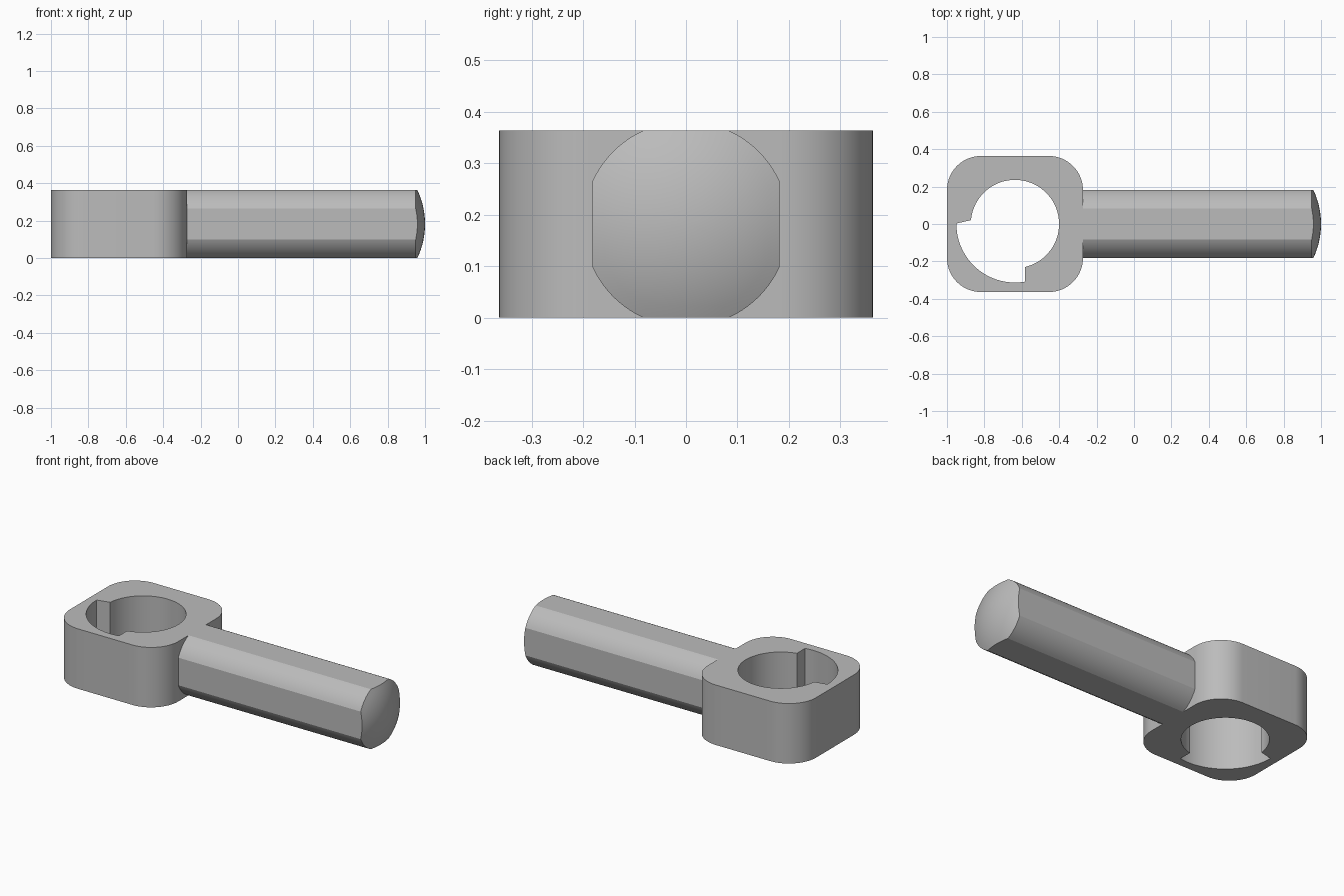
import bpy, bmesh
from math import radians, degrees, cos, sin, sqrt, atan2, pi

cube = bpy.data.objects.get("Cube")
if cube:
    bpy.data.objects.remove(cube, do_unlink=True)

metal = bpy.data.materials.new("plain grey")
metal.use_nodes = True
grey = (0.5, 0.5, 0.5, 1)
metal.diffuse_color = grey
metal.node_tree.nodes["Principled BSDF"].inputs["Base Color"].default_value = grey

HALF = 0.3635         # half width of the block, also the full height
MID = HALF / 2        # rod half width and axis height
EYE_X = HALF - 1      # centre of the block
ROD_R = 0.2


def arc(cx, cy, r, start, end, n):
    """Points on an arc, angles in degrees."""
    angles = [radians(start + (end - start) * i / n) for i in range(n + 1)]
    return [(cx + r * cos(a), cy + r * sin(a)) for a in angles]


def finish(bm, name):
    bmesh.ops.recalc_face_normals(bm, faces=bm.faces)
    mesh = bpy.data.meshes.new(name)
    bm.to_mesh(mesh)
    bm.free()
    mesh.materials.append(metal)
    obj = bpy.data.objects.new(name, mesh)
    bpy.context.collection.objects.link(obj)
    bpy.ops.object.select_all(action="DESELECT")
    obj.select_set(True)
    bpy.context.view_layer.objects.active = obj
    bpy.ops.object.shade_smooth_by_angle(angle=radians(22))


# Eye block: rounded square with a stepped hole
outline = []
for k, (sx, sy) in enumerate([(1, 1), (-1, 1), (-1, -1), (1, -1)]):
    outline += arc(EYE_X + sx * MID, sy * MID, MID, 90 * k, 90 * k + 90, 16)
# Drop the points where neighbouring corner arcs nearly touch
hole = arc(EYE_X, 0, 0.236, -77, 175, 56) + arc(EYE_X, 0, 0.313, 179.5, 280, 28)

bm = bmesh.new()
edges = []
for loop in (outline, hole):
    vs = [bm.verts.new((x, y, 0)) for x, y in loop]
    edges += [bm.edges.new((a, b)) for a, b in zip(vs, vs[1:] + vs[:1])]
bmesh.ops.triangle_fill(bm, use_beauty=True, edges=edges)
top = bmesh.ops.extrude_face_region(bm, geom=bm.faces[:])["geom"]
bmesh.ops.translate(bm, vec=(0, 0, HALF),
                    verts=[g for g in top if isinstance(g, bmesh.types.BMVert)])
finish(bm, "eye_block")

# Rod: round bar with four flats and a domed end
corner = degrees(atan2(sqrt(ROD_R ** 2 - MID ** 2), MID))
section = []
for k in range(4):
    a = 90 * k
    c, s = cos(radians(a)), sin(radians(a))
    w = MID * sin(radians(corner)) / cos(radians(corner))
    for i in range(8):     # flat side
        t = w * (i / 4 - 1)
        section.append((MID * c - t * s, MID * s + t * c))
    section += arc(0, 0, ROD_R, a + corner, a + 90 - corner, 10)[:-1]

DOME_R = 0.425
bm = bmesh.new()


def dome_x(y, z):
    return 1 - DOME_R + sqrt(DOME_R ** 2 - y * y - z * z)


def ring(scale, x=None):
    pts = [(y * scale, z * scale) for y, z in section]
    return [bm.verts.new((dome_x(y, z) if x is None else x, y, z + MID))
            for y, z in pts]


rings = [ring(1, 2 * HALF - 1)] + [ring(1 - i / 8) for i in range(8)]
for a, b in zip(rings, rings[1:]):
    for i in range(len(a)):
        j = (i + 1) % len(a)
        bm.faces.new((a[i], a[j], b[j], b[i]))
tip = bm.verts.new((1, 0, MID))
last = rings[-1]
for i in range(len(last)):
    bm.faces.new((last[i], last[(i + 1) % len(last)], tip))
finish(bm, "rod")
